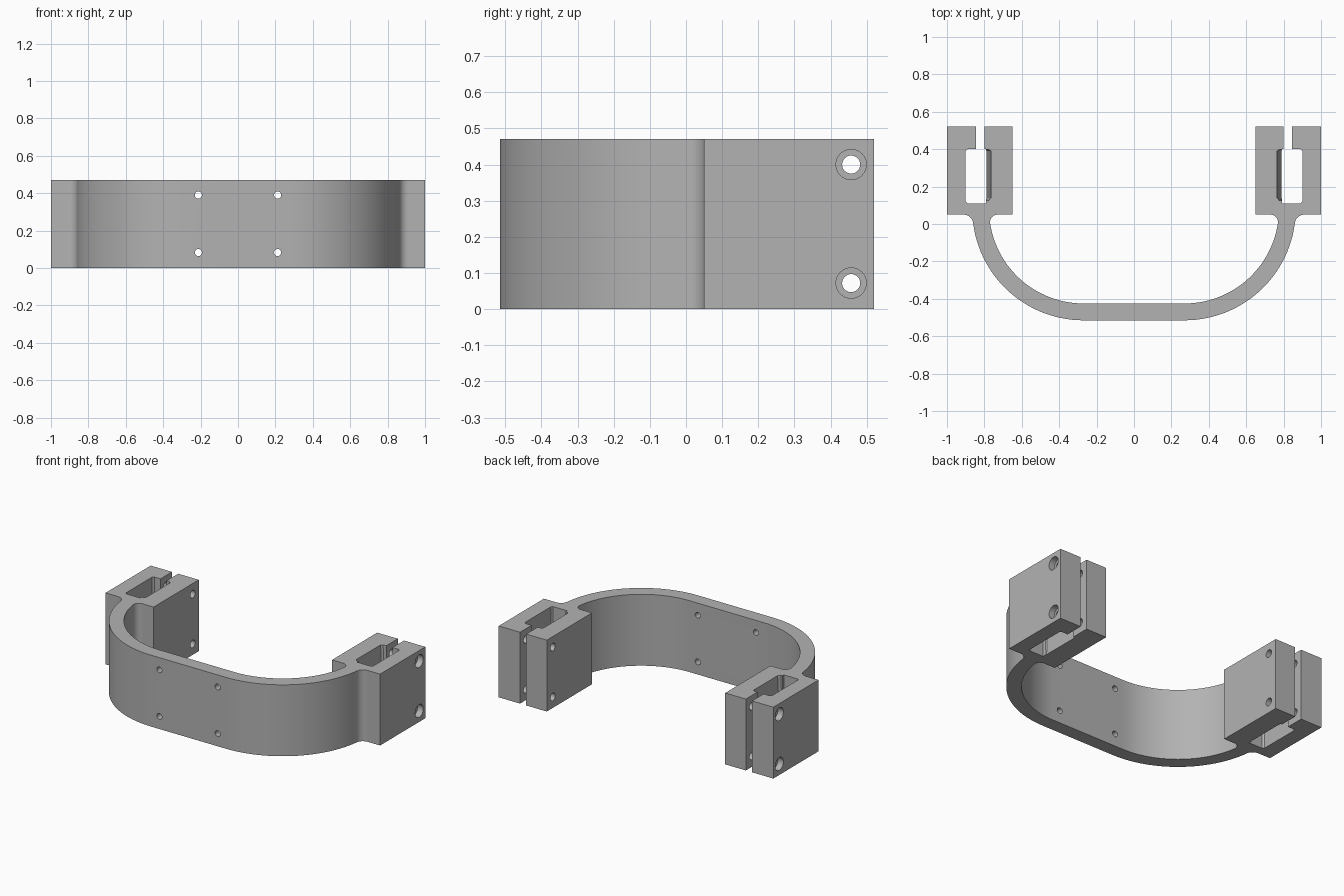
import bpy, bmesh, math
from mathutils import Matrix

if "Cube" in bpy.data.objects:
    bpy.data.objects.remove(bpy.data.objects["Cube"], do_unlink=True)

HEIGHT = 0.47

grey = bpy.data.materials.new("plain grey")
grey.use_nodes = True
colour = (0.45, 0.45, 0.45, 1)
grey.diffuse_color = colour
grey.node_tree.nodes["Principled BSDF"].inputs["Base Color"].default_value = colour


def arc(cx, cy, r, start, end, steps):
    angles = [math.radians(start + (end - start) * i / steps) for i in range(steps + 1)]
    return [(cx + r * math.cos(a), cy + r * math.sin(a)) for a in angles]


def loft(name, lower, upper, z0, z1):
    """Closed solid between two matching outlines."""
    bm = bmesh.new()
    low = [bm.verts.new((x, y, z0)) for x, y in lower]
    high = [bm.verts.new((x, y, z1)) for x, y in upper]
    bm.faces.new(low)
    bm.faces.new(high)
    n = len(low)
    for i in range(n):
        j = (i + 1) % n
        bm.faces.new((low[i], low[j], high[j], high[i]))
    bmesh.ops.recalc_face_normals(bm, faces=bm.faces)
    return finish(name, bm)


def finish(name, bm):
    mesh = bpy.data.meshes.new(name)
    bm.to_mesh(mesh)
    bm.free()
    mesh.materials.append(grey)
    obj = bpy.data.objects.new(name, mesh)
    bpy.context.collection.objects.link(obj)
    return obj


def drill(name, location, radius, depth, axis):
    bm = bmesh.new()
    turn = Matrix.Rotation(math.pi / 2, 4, axis)
    bmesh.ops.create_cone(bm, cap_ends=True, segments=32, radius1=radius, radius2=radius,
                          depth=depth, matrix=Matrix.Translation(location) @ turn)
    return finish(name, bm)


# Half outline: curved band, then the slotted clamp block at its end
half = arc(0.27, 0.08, 0.595, -90, -8, 28)
half += arc(0.91, 0.0, 0.05, 170, 90, 8)
half += [(1, 0.05), (1, 0.52), (0.845, 0.52), (0.845, 0.40)]
half += [(0.89, 0.40), (0.90, 0.39), (0.90, 0.12), (0.89, 0.11)]
half += [(0.79, 0.11), (0.79, 0.40), (0.80, 0.40), (0.80, 0.52)]
half += [(0.65, 0.52), (0.65, 0.05)]
half += arc(0.73, 0.01, 0.04, 90, 0, 8)
half += arc(0.27, 0.08, 0.505, -10, -90, 28)
outline = half + [(-x, y) for x, y in reversed(half)]
bracket = loft("clamp_bracket", outline, outline, 0, HEIGHT)

cutters = []
for side in (-1, 1):
    # Tapered relief in the inner wall of each clamp pocket
    def relief(x):
        return [(side * a, b) for a, b in ((0.84, 0.125), (x + 0.012, 0.125), (x, 0.14),
                                           (x, 0.39), (x + 0.012, 0.399), (0.84, 0.399))]
    cutters.append(loft("relief_cutter", relief(0.788), relief(0.765), -0.01, HEIGHT + 0.01))
    for z in (0.072, 0.40):
        # Clamp bolt holes with an outer counterbore
        cutters.append(drill("bolt_cutter", (side * 0.82, 0.457, z), 0.025, 0.5, 'Y'))
        cutters.append(drill("counterbore_cutter", (side * 1.0, 0.457, z), 0.042, 0.08, 'Y'))
    for z in (0.083, 0.39):
        # Small holes through the front of the band
        cutters.append(drill("front_hole_cutter", (side * 0.212, -0.47, z), 0.019, 0.3, 'X'))

bpy.context.view_layer.objects.active = bracket
for cutter in cutters:
    cutter.hide_render = True
    mod = bracket.modifiers.new("cut", 'BOOLEAN')
    mod.operation = 'DIFFERENCE'
    mod.solver = 'EXACT'
    mod.object = cutter
    bpy.ops.object.modifier_apply(modifier=mod.name)
    bpy.data.objects.remove(cutter, do_unlink=True)

bpy.ops.object.select_all(action='DESELECT')
bracket.select_set(True)
bpy.ops.object.shade_smooth_by_angle(angle=math.radians(30))
